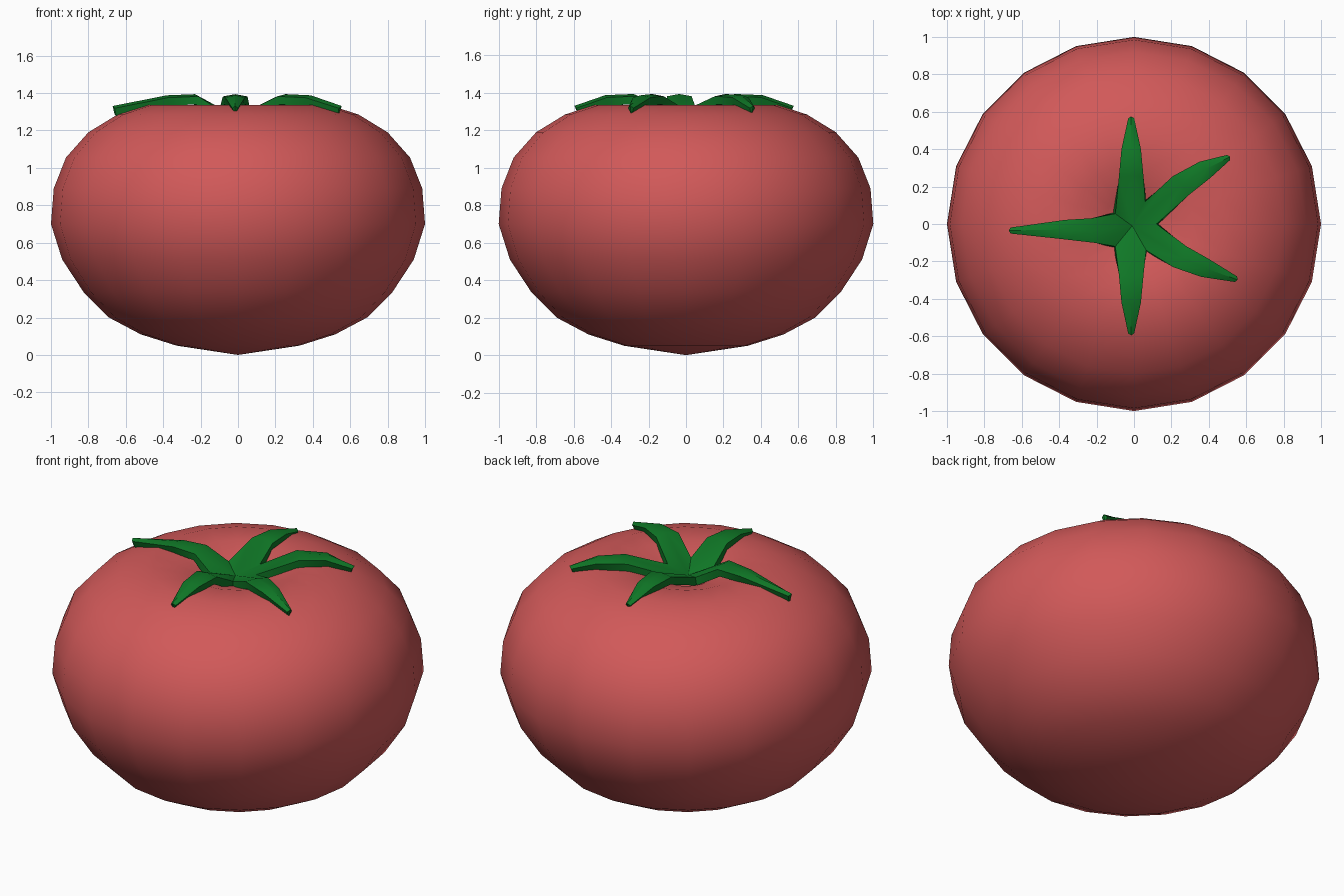
import bpy, bmesh, math
from mathutils import Vector

if "Cube" in bpy.data.objects:
    bpy.data.objects.remove(bpy.data.objects["Cube"])


def material(name, rgb):
    m = bpy.data.materials.new(name)
    m.diffuse_color = (*rgb, 1)
    m.use_nodes = True
    m.node_tree.nodes["Principled BSDF"].inputs["Base Color"].default_value = m.diffuse_color
    return m


def make_object(name, bm, mat):
    bmesh.ops.recalc_face_normals(bm, faces=bm.faces)
    me = bpy.data.meshes.new(name)
    bm.to_mesh(me)
    bm.free()
    me.materials.append(mat)
    ob = bpy.data.objects.new(name, me)
    bpy.context.collection.objects.link(ob)
    return ob


# Fruit body: 20-sided lathe with a dimple at the top
SIDES = 20
profile = [(0.33, 0.05), (0.52, 0.11), (0.69, 0.20), (0.825, 0.335), (0.94, 0.51),
           (1.0, 0.70), (0.985, 0.89), (0.92, 1.055), (0.80, 1.19), (0.645, 1.285),
           (0.49, 1.335), (0.32, 1.335), (0.16, 1.285)]
bm = bmesh.new()
rings = [[bm.verts.new((r * math.cos(math.tau * i / SIDES), r * math.sin(math.tau * i / SIDES), z))
          for i in range(SIDES)] for r, z in profile]
bottom, top = bm.verts.new((0, 0, 0)), bm.verts.new((0, 0, 1.21))
for i in range(SIDES):
    j = (i + 1) % SIDES
    for a, b in zip(rings, rings[1:]):
        bm.faces.new((a[i], a[j], b[j], b[i]))
    bm.faces.new((bottom, rings[0][j], rings[0][i]))
    bm.faces.new((top, rings[-1][i], rings[-1][j]))
for f in bm.faces:
    f.smooth = True
make_object("tomato_fruit", bm, material("tomato red", (0.64, 0.1, 0.1)))

# Leafy crown: five arched leaves sharing one hub, notches between neighbours
notches = [(0.12, 0.0), (0.06, 0.12), (-0.10, 0.055), (-0.10, -0.12), (0.065, -0.14)]
# Each leaf: centre-line points (x, y), base to tip, listed counter-clockwise
leaves = [[(0.25, 0.205), (0.38, 0.29), (0.505, 0.355)],
          [(-0.015, 0.25), (-0.015, 0.40), (-0.015, 0.565)],
          [(-0.22, -0.035), (-0.37, -0.03), (-0.66, -0.035)],
          [(-0.015, -0.27), (-0.015, -0.42), (-0.015, -0.585)],
          [(0.245, -0.175), (0.38, -0.235), (0.545, -0.295)]]
half_widths = [0.066, 0.052, 0.016]
heights = [1.388, 1.382, 1.325]

bm = bmesh.new()
hub = bm.verts.new((-0.01, -0.01, 1.275))
base = [bm.verts.new((x, y, 1.31)) for x, y in notches]
for k, path in enumerate(leaves):
    # a leaf sits between two notches; right side first
    right, left = base[k], base[(k + 1) % 5]
    mid = hub
    prev = Vector((-0.01, -0.01))
    for p, w, z in zip(path, half_widths, heights):
        p = Vector(p)
        d = (p - prev).normalized()
        n = Vector((-d.y, d.x)) * w
        r2 = bm.verts.new((p.x - n.x, p.y - n.y, z - 0.006))
        l2 = bm.verts.new((p.x + n.x, p.y + n.y, z - 0.006))
        m2 = bm.verts.new((p.x + d.x * 0.01, p.y + d.y * 0.01, z + 0.006))
        bm.faces.new((right, r2, m2, mid))
        bm.faces.new((mid, m2, l2, left))
        right, left, mid, prev = r2, l2, m2, p
for f in bm.faces:
    f.smooth = True
crown = make_object("leaf_crown", bm, material("leaf green", (0.005, 0.19, 0.02)))
solid = crown.modifiers.new("thickness", 'SOLIDIFY')
solid.thickness = 0.045
solid.offset = -1
bpy.context.view_layer.objects.active = crown
crown.select_set(True)
bpy.ops.object.modifier_apply(modifier=solid.name)
bpy.ops.object.shade_smooth_by_angle(angle=math.radians(40))
